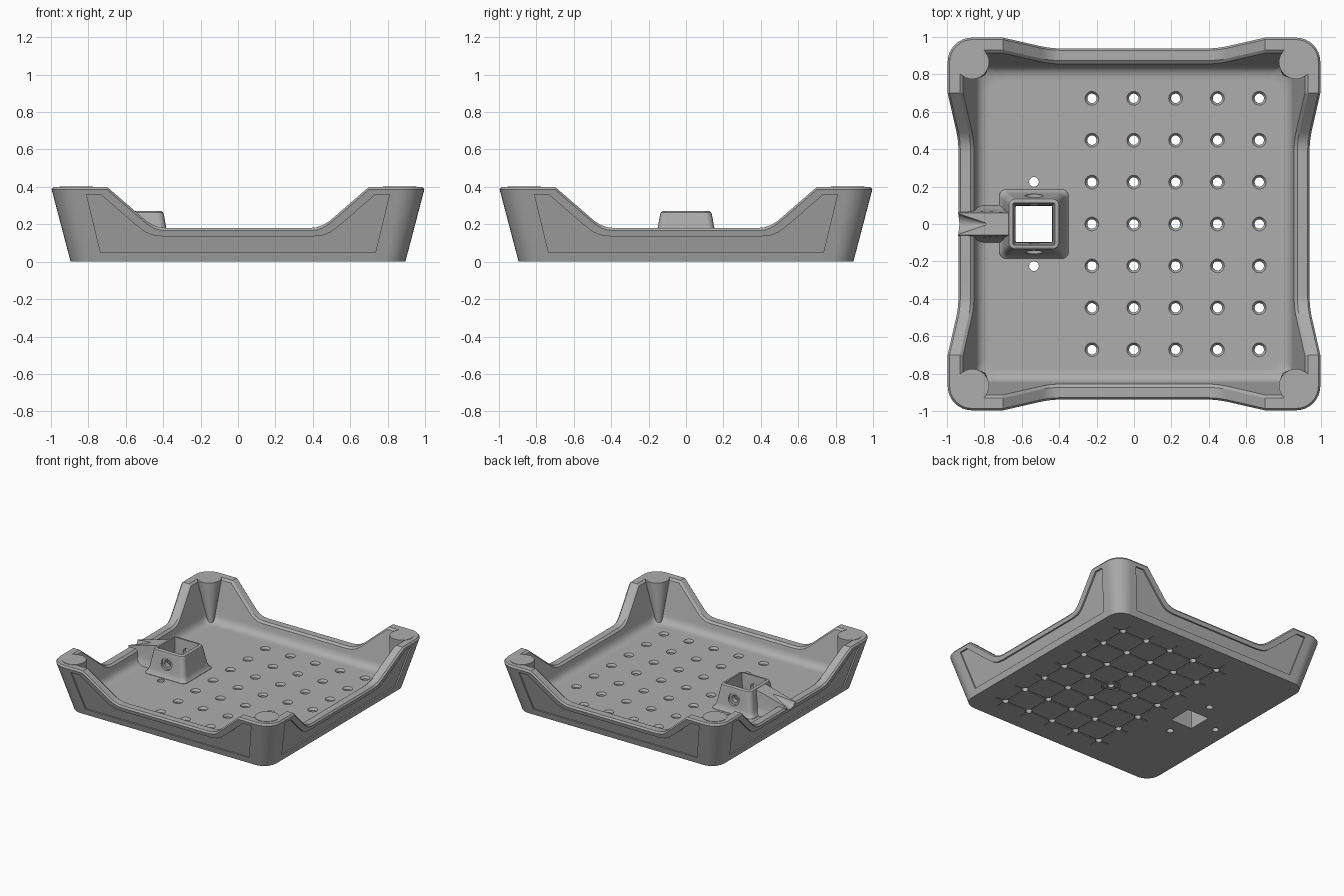
import bpy, bmesh, math
from mathutils import Vector, Matrix

cube = bpy.data.objects.get("Cube")
if cube:
    bpy.data.objects.remove(cube)

grey = bpy.data.materials.new("warm grey plastic")
grey.use_nodes = True
GREY = (0.42, 0.42, 0.42, 1)
grey.diffuse_color = GREY
grey.node_tree.nodes["Principled BSDF"].inputs["Base Color"].default_value = GREY

HUB_X = -0.535
FLOOR = 0.075


def outer(z):
    return 0.895 + 0.2625 * z


def inner(z):
    return outer(z) - 0.083


def loft(bm, rings, closed=False):
    """Skin a stack of equal-length rings into a solid."""
    loops = [[bm.verts.new(p) for p in ring] for ring in rings]
    n = len(loops[0])
    pairs = list(zip(loops, loops[1:]))
    if closed:
        pairs.append((loops[-1], loops[0]))
    for a, b in pairs:
        for i in range(n):
            j = (i + 1) % n
            bm.faces.new((a[i], a[j], b[j], b[i]))
    if not closed:
        bm.faces.new(loops[0])
        bm.faces.new(loops[-1])


def circle(x, y, z, r, n=24):
    return [Vector((x + r * math.cos(2 * math.pi * i / n),
                    y + r * math.sin(2 * math.pi * i / n), z)) for i in range(n)]


def square(x, z, half, r, n=5):
    pts = []
    for k in range(4):
        for i in range(n):
            a = math.pi / 2 * (k + i / (n - 1))
            cx = (half - r) * (1 if k in (0, 3) else -1)
            cy = (half - r) * (1 if k < 2 else -1)
            pts.append(Vector((x + cx + r * math.cos(a), cy + r * math.sin(a), z)))
    return pts


def finish(name, bm):
    bmesh.ops.recalc_face_normals(bm, faces=bm.faces[:])
    mesh = bpy.data.meshes.new(name)
    bm.to_mesh(mesh)
    bm.free()
    mesh.materials.append(grey)
    ob = bpy.data.objects.new(name, mesh)
    bpy.context.collection.objects.link(ob)
    return ob


def combine(target, bm, operation):
    """Merge a helper solid into the target, then discard the helper."""
    helper = finish("helper", bm)
    helper.hide_render = True
    mod = target.modifiers.new("combine", 'BOOLEAN')
    mod.operation = operation
    mod.solver = 'EXACT'
    mod.object = helper
    bpy.context.view_layer.objects.active = target
    bpy.ops.object.modifier_apply(modifier=mod.name)
    bpy.data.objects.remove(helper)


# Tray shell: one wall section swept round a rounded square, rim height varying
RIM = [(0.38, 0.18), (0.42, 0.184), (0.455, 0.196), (0.49, 0.218), (0.70, 0.4)]
stations = [(s, h, None) for s, h in RIM]
side = [(-s, h, None) for s, h in reversed(RIM)] + stations
side += [(0, 0.4, math.pi / 2 * i / 8) for i in range(9)]


def wall_point(k, station, half, r, z):
    s, _, a = station
    if a is None:
        p = Vector((half, s, z))
    else:
        c = half - r
        p = Vector((c + r * math.cos(a), c + r * math.sin(a), z))
    return Matrix.Rotation(k * math.pi / 2, 3, 'Z') @ p


def section(h):
    e = 0.014
    return [(outer(0), 0.11, 0), (outer(h - e), 0.13, h - e), (outer(h) - e, 0.12, h),
            (inner(h) + e, 0.09, h), (inner(h - e), 0.08, h - e),
            (0.848, 0.08, 0.135), (0.842, 0.08, 0.11), (0.824, 0.08, 0.088),
            (0.80, 0.08, 0.077), (0.77, 0.06, FLOOR)]


bm = bmesh.new()
rings = [[wall_point(k, st, *section(st[1])[i]) for k in range(4) for st in side]
         for i in range(len(section(0.4)))]
loft(bm, rings)
tray = finish("tray", bm)

# Tapered corner posts
bm = bmesh.new()
for sx in (-1, 1):
    for sy in (-1, 1):
        loft(bm, [circle(sx * c, sy * c, z, r, 32)
                  for c, z, r in ((0.81, 0.07, 0.02), (0.865, 0.385, 0.09), (0.865, 0.403, 0.09))])
combine(tray, bm, 'UNION')

# Square socket hub with flared foot
bm = bmesh.new()
loft(bm, [square(HUB_X, z, half, 0.035) for z, half in
          ((0.04, 0.187), (0.078, 0.185), (0.09, 0.173), (0.12, 0.162),
           (0.25, 0.139), (0.264, 0.134), (0.27, 0.125))])
combine(tray, bm, 'UNION')

# Sloping spout from the hub to the wall
bm = bmesh.new()


def spout_ring(x, top):
    half = [(0.06, top), (0.075, 0.13), (0.1, FLOOR), (0.1, 0.04)]
    pts = half + [(-y, z) for y, z in reversed(half)]
    return [Vector((x if x else 0.003 - outer(z), y, z)) for y, z in pts]


loft(bm, [spout_ring(-0.6, 0.268), spout_ring(-0.67, 0.262), spout_ring(0, 0.19)])
combine(tray, bm, 'UNION')

# Conical groove in the spout mouth
bm = bmesh.new()
loft(bm, [[Vector((x, p.x, z + p.y)) for p in circle(0, 0, 0, r, 32)]
          for x, z, r in ((-1.02, 0.19, 0.085), (-0.785, 0.228, 0.003))])
combine(tray, bm, 'DIFFERENCE')

# Square socket through hub and floor
bm = bmesh.new()
loft(bm, [square(HUB_X, z, half, 0.006, 3) for z, half in
          ((-0.1, 0.097), (0.15, 0.098), (0.27, 0.112), (0.35, 0.121))])
combine(tray, bm, 'DIFFERENCE')

# Counterbored screw holes in the hub sides
bm = bmesh.new()
for sy in (-1, 1):
    loft(bm, [[Vector((HUB_X + p.x, sy * y, 0.18 + p.y)) for p in circle(0, 0, 0, r)]
              for y, r in ((0.05, 0.028), (0.138, 0.028), (0.139, 0.048), (0.25, 0.048))])
combine(tray, bm, 'DIFFERENCE')

# Floor holes: countersunk drain grid, two plain holes and one blind hole
cols = [-0.225 + 0.2237 * i for i in range(5)]
rows = [0.224 * i for i in range(-3, 4)]
bm = bmesh.new()
for x in cols:
    for y in rows:
        loft(bm, [circle(x, y, z, r, 20) for z, r in
                  ((-0.05, 0.025), (0.058, 0.025), (FLOOR, 0.037), (0.1, 0.055))])
for x, y, top in ((HUB_X, 0.225, 0.15), (HUB_X, -0.225, 0.15), (-0.78, 0, 0.07)):
    loft(bm, [circle(x, y, -0.05, 0.026), circle(x, y, top, 0.026)])
combine(tray, bm, 'DIFFERENCE')


# Thin grooves under the floor, joining the holes
def box(bm, x0, x1, y0, y1):
    loft(bm, [[Vector((x, y, z)) for x, y in ((x0, y0), (x1, y0), (x1, y1), (x0, y1))]
              for z in (-0.02, 0.006)])


w = 0.005
bm = bmesh.new()
for y in rows:
    box(bm, cols[0] - 0.09, cols[-1] + 0.09, y - w, y + w)
combine(tray, bm, 'DIFFERENCE')
bm = bmesh.new()
for x in cols:
    box(bm, x - w, x + w, rows[0] - 0.09, rows[-1] + 0.09)
combine(tray, bm, 'DIFFERENCE')

# Ring groove at the middle of the underside
bm = bmesh.new()
loft(bm, [circle(cols[2], 0, z, r, 32) for z, r in
          ((-0.02, 0.055), (0.008, 0.055), (0.008, 0.07), (-0.02, 0.07))], closed=True)
combine(tray, bm, 'DIFFERENCE')

# Recessed panels on the four outer walls
half = [(0.735, 0.05), (0.81, 0.36), (0.735, 0.36), (0.565, 0.212),
        (0.50, 0.16), (0.46, 0.142), (0.40, 0.135)]
outline = half + [(-s, z) for s, z in reversed(half)]
bm = bmesh.new()
for k in range(4):
    turn = Matrix.Rotation(k * math.pi / 2, 3, 'Z')
    loft(bm, [[turn @ Vector((outer(z) + d, s, z)) for s, z in outline]
              for d in (-0.012, 0.04)])
combine(tray, bm, 'DIFFERENCE')

# Smooth curves, crisp edges
bpy.ops.object.select_all(action='DESELECT')
tray.select_set(True)
bpy.context.view_layer.objects.active = tray
bpy.ops.object.shade_smooth_by_angle(angle=math.radians(28))
weighted = tray.modifiers.new("flat floor shading", 'WEIGHTED_NORMAL')
weighted.keep_sharp = True
